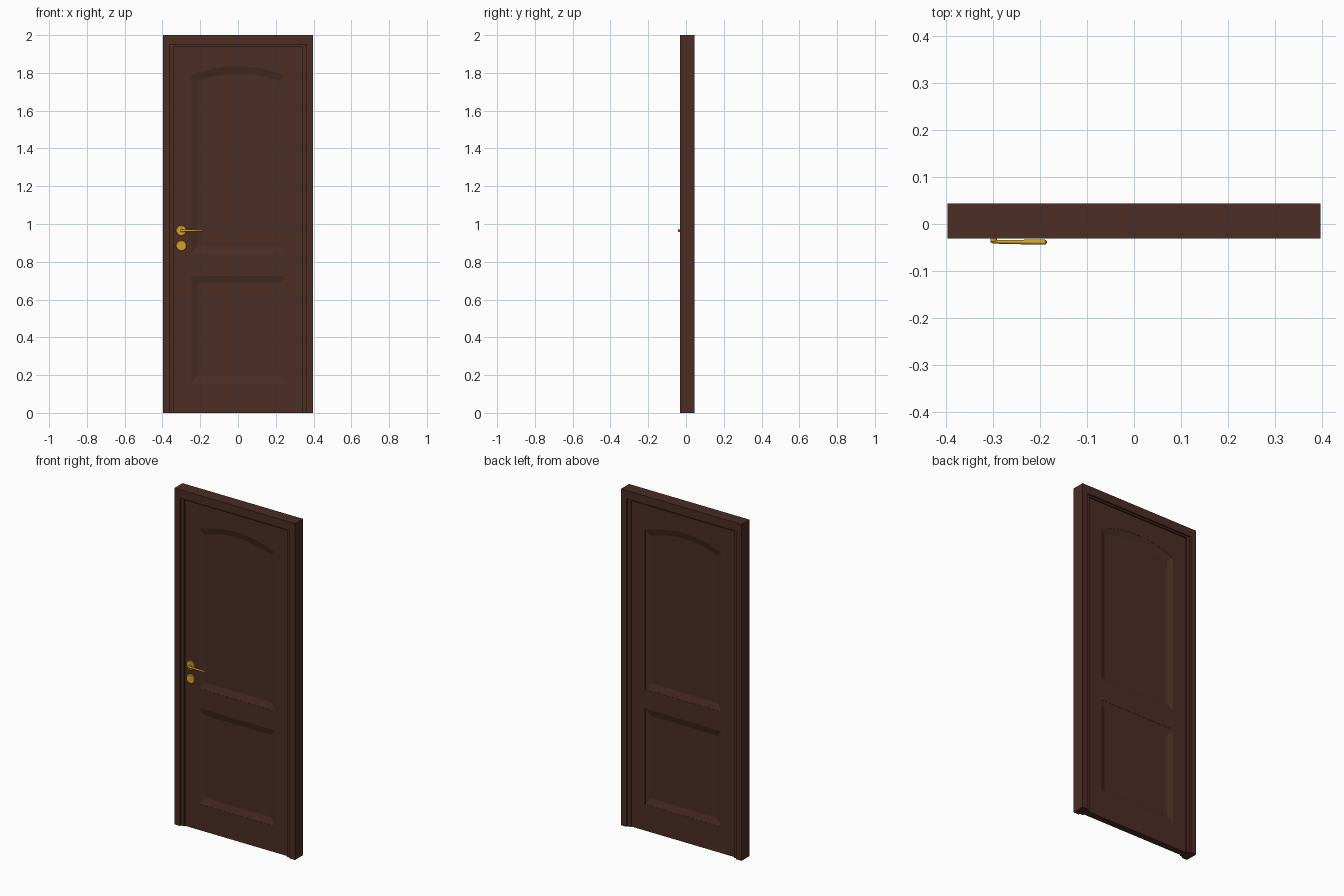
import bpy, bmesh, math
from mathutils import Vector

if "Cube" in bpy.data.objects:
    bpy.data.objects.remove(bpy.data.objects["Cube"])

MID = 0.0065          # depth centre of the frame
FACE = 0.0195         # half thickness of the leaf


def material(name, colour):
    m = bpy.data.materials.new(name)
    m.use_nodes = True
    m.diffuse_color = (*colour, 1)
    m.node_tree.nodes["Principled BSDF"].inputs["Base Color"].default_value = (*colour, 1)
    return m


wood = material("dark brown wood", (0.072, 0.026, 0.018))
gold = material("polished gold", (0.65, 0.37, 0.02))


def finish(name, bm, mat, smooth=False):
    bmesh.ops.recalc_face_normals(bm, faces=bm.faces)
    mesh = bpy.data.meshes.new(name)
    bm.to_mesh(mesh)
    bm.free()
    mesh.materials.append(mat)
    ob = bpy.data.objects.new(name, mesh)
    bpy.context.collection.objects.link(ob)
    if smooth:
        bpy.ops.object.select_all(action='DESELECT')
        ob.select_set(True)
        bpy.context.view_layer.objects.active = ob
        bpy.ops.object.shade_smooth_by_angle(angle=math.radians(35))
    return ob


def skin(bm, loops):
    """Join closed loops of points in order and cap both ends."""
    rings = [[bm.verts.new(p) for p in loop] for loop in loops]
    n = len(rings[0])
    for a, b in zip(rings, rings[1:]):
        for i in range(n):
            j = (i + 1) % n
            bm.faces.new((a[i], a[j], b[j], b[i]))
    bm.faces.new(rings[0])
    bm.faces.new(rings[-1])


def outline(points, y):
    return [(x, y, z) for x, z in points]


def slab(name, points):
    bm = bmesh.new()
    skin(bm, [outline(points, MID - FACE), outline(points, MID + FACE)])
    finish(name, bm, wood)


def rect(x0, x1, z0, z1):
    return [(x0, z0), (x1, z0), (x1, z1), (x0, z1)]


def arch(half, z_side, z_mid, steps=16):
    """Shallow arc from right to left."""
    rise = z_mid - z_side
    r = (half * half + rise * rise) / (2 * rise)
    a = math.asin(half / r)
    angles = [a - 2 * a * i / steps for i in range(steps + 1)]
    return [(r * math.sin(t), z_mid - r + r * math.cos(t)) for t in angles]


# Frame: mitred profile of (side inset, top inset, depth) swept round three sides
half_profile = [(0, 0, .0375), (.036, .050, .0375), (.036, .050, .028), (.057, .060, .028)]
profile = [(a, b, MID - d) for a, b, d in half_profile]
profile += [(a, b, MID + d) for a, b, d in reversed(half_profile)]
bm = bmesh.new()
skin(bm, [[(s * (.396 - a), y, 2 - b if top else 0) for a, b, y in profile]
          for s, top in ((-1, False), (-1, True), (1, True), (1, False))])
finish("door_frame", bm, wood)

# Leaf: stiles and rails
W, P = .339, .25
for s, side in ((-1, "right"), (1, "left")):
    slab(side + "_stile", rect(*sorted((s * P, s * W)), 0, 1.94))
slab("bottom_rail", rect(-P, P, 0, .155))
slab("middle_rail", rect(-P, P, .725, .84))
upper_arc = arch(P, 1.785, 1.835)
slab("arched_top_rail", [(-P, 1.94), (P, 1.94)] + upper_arc)


# Sunken panels with sloping borders on both sides
def panel(name, outer, inner):
    bm = bmesh.new()
    skin(bm, [outline(inner, MID - .008), outline(outer, MID - FACE + .001),
              outline(outer, MID + FACE - .001), outline(inner, MID + .008)])
    finish(name, bm, wood)


I = P - .032
panel("upper_panel", [(-P, .84), (P, .84)] + upper_arc,
      [(-I, .88), (I, .88)] + arch(I, 1.757, 1.797))
panel("lower_panel", rect(-P, P, .155, .725), rect(-I, I, .195, .685))


# Handle hardware
def disc(name, z):
    bm = bmesh.new()
    rings = []
    for r, y in ((.028, MID - FACE), (.028, -.018), (.025, -.021)):
        rings.append([(-.3 + r * math.cos(t), y, z + r * math.sin(t))
                      for t in (math.tau * i / 32 for i in range(32))])
    skin(bm, rings)
    finish(name, bm, gold, True)


disc("handle_rosette", .965)
disc("lock_rosette", .885)

bm = bmesh.new()
skin(bm, [[(-.298 + .007 * math.cos(t), y, .965 + .007 * math.sin(t))
           for t in (math.tau * i / 16 for i in range(16))] for y in (-.019, -.038)])
finish("handle_spindle", bm, gold, True)

# Lever: rounded bar with tapered ends
bm = bmesh.new()
stations = [(-.305, .002, .004, -.0365), (-.300, .0035, .008, -.0375), (-.285, .004, .0065, -.038),
            (-.195, .0055, .0048, -.0385), (-.188, .005, .0045, -.0385), (-.185, .002, .002, -.0385)]
skin(bm, [[(x, cy + ry * math.cos(t), .965 + rz * math.sin(t))
           for t in (math.tau * i / 16 for i in range(16))] for x, ry, rz, cy in stations])
finish("handle_lever", bm, gold, True)
